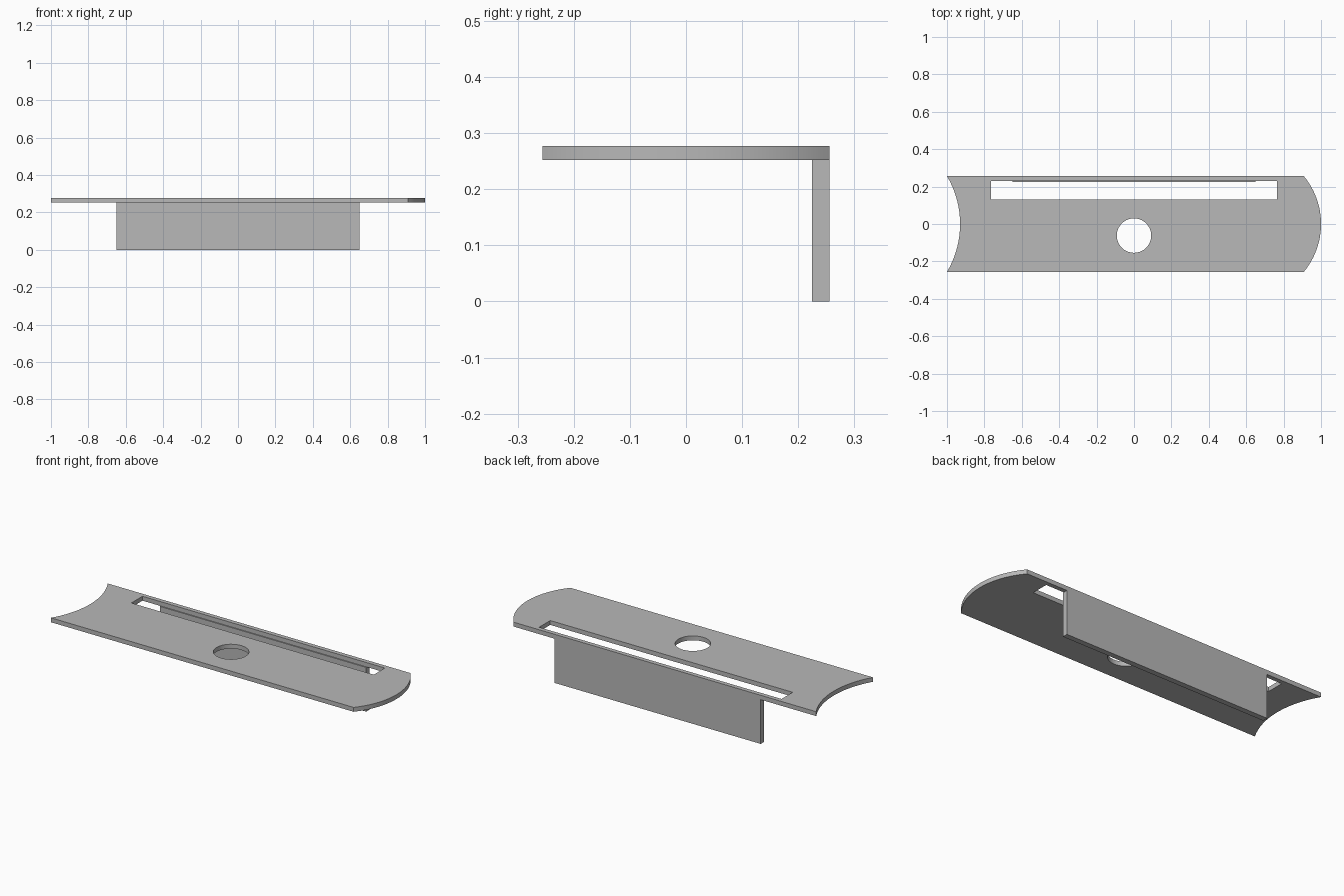
import bpy, bmesh, math

if "Cube" in bpy.data.objects:
    bpy.data.objects.remove(bpy.data.objects["Cube"], do_unlink=True)

HALF_W = 0.256
PLATE_BOTTOM, PLATE_TOP = 0.252, 0.277

grey = bpy.data.materials.new("plain grey")
grey.use_nodes = True
grey.diffuse_color = (0.48, 0.48, 0.48, 1)
grey.node_tree.nodes["Principled BSDF"].inputs["Base Color"].default_value = grey.diffuse_color


def end_arc(corner_x, bulge, steps=32):
    """Arc across the plate from front to back, bulging towards +x."""
    radius = (HALF_W ** 2 + bulge ** 2) / (2 * bulge)
    half = math.asin(HALF_W / radius)
    centre = corner_x + bulge - radius
    angles = [half * (2 * i / steps - 1) for i in range(steps + 1)]
    return [(centre + radius * math.cos(a), radius * math.sin(a)) for a in angles]


def rectangle(x, y0, y1):
    return [(-x, y0), (x, y0), (x, y1), (-x, y1)]


def circle(cx, cy, r, steps=64):
    turn = math.tau / steps
    return [(cx + r * math.cos(i * turn), cy + r * math.sin(i * turn)) for i in range(steps)]


def slab(name, loops, z0, z1):
    """Extrude an outline, with any further loops as holes, into a solid."""
    curve = bpy.data.curves.new(name, "CURVE")
    curve.dimensions = "2D"
    curve.fill_mode = "BOTH"
    curve.extrude = (z1 - z0) / 2
    for loop in loops:
        spline = curve.splines.new("POLY")
        spline.points.add(len(loop) - 1)
        for point, (x, y) in zip(spline.points, loop):
            point.co = (x, y, 0, 1)
        spline.use_cyclic_u = True
    helper = bpy.data.objects.new(name + " outline", curve)
    bpy.context.collection.objects.link(helper)
    bpy.context.view_layer.update()
    depsgraph = bpy.context.evaluated_depsgraph_get()
    mesh = bpy.data.meshes.new_from_object(helper.evaluated_get(depsgraph))
    bpy.data.objects.remove(helper, do_unlink=True)

    # Weld the caps to the walls and lift to height
    bm = bmesh.new()
    bm.from_mesh(mesh)
    bmesh.ops.remove_doubles(bm, verts=bm.verts, dist=0.0001)
    bmesh.ops.recalc_face_normals(bm, faces=bm.faces)
    bmesh.ops.translate(bm, verts=bm.verts, vec=(0, 0, (z0 + z1) / 2))
    bm.to_mesh(mesh)
    bm.free()
    mesh.materials.clear()
    mesh.materials.append(grey)

    obj = bpy.data.objects.new(name, mesh)
    bpy.context.collection.objects.link(obj)
    bpy.ops.object.select_all(action="DESELECT")
    obj.select_set(True)
    bpy.context.view_layer.objects.active = obj
    bpy.ops.object.shade_smooth_by_angle(angle=math.radians(30))
    return obj


# Top plate: rounded left end, scooped right end, long slot and round hole
outline = end_arc(0.908, 0.092) + end_arc(-1.0, 0.07)[::-1]
slot = rectangle(0.764, 0.131, 0.231)
hole = circle(0, -0.062, 0.092)
slab("top_plate", [outline, slot, hole], PLATE_BOTTOM, PLATE_TOP)

# Flange hanging from the back edge
slab("back_flange", [rectangle(0.65, 0.225, HALF_W)], 0, PLATE_BOTTOM)
